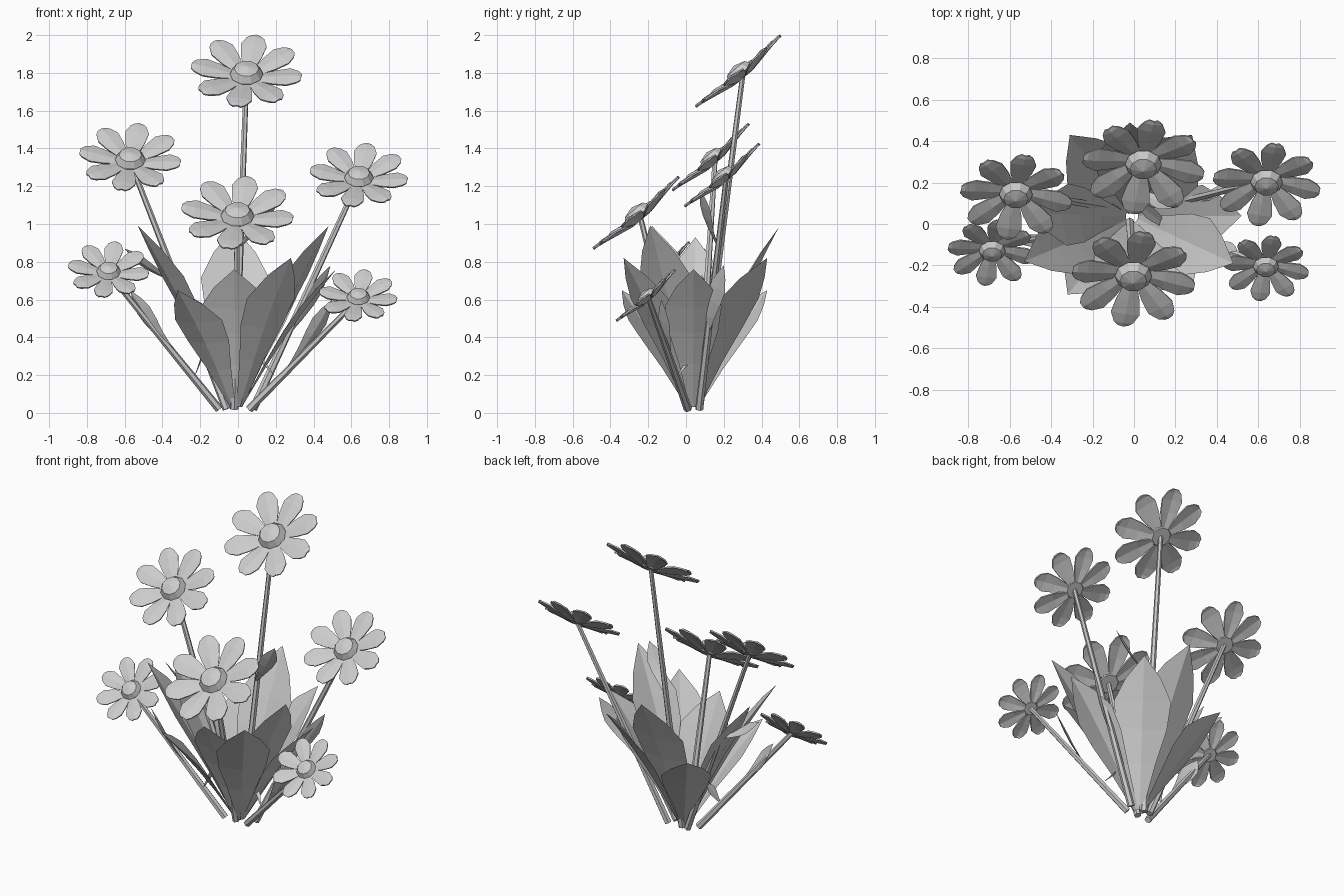
import bpy, bmesh, math
from mathutils import Vector, Matrix

cube = bpy.data.objects.get("Cube")
if cube:
    bpy.data.objects.remove(cube)

grey = bpy.data.materials.new("plain grey")
grey.use_nodes = True
grey.diffuse_color = (0.6, 0.6, 0.6, 1)
grey.node_tree.nodes["Principled BSDF"].inputs["Base Color"].default_value = (0.6, 0.6, 0.6, 1)


def finish(bm, name):
    mesh = bpy.data.meshes.new(name)
    bm.to_mesh(mesh)
    bm.free()
    mesh.materials.append(grey)
    obj = bpy.data.objects.new(name, mesh)
    bpy.context.collection.objects.link(obj)
    return obj


def strip(bm, rows):
    """Skin rows of left, middle and right points into a folded sheet."""
    rows = [[bm.verts.new(p) for p in row] for row in rows]
    for a, b in zip(rows, rows[1:]):
        for i in range(2):
            bm.faces.new((a[i], a[i + 1], b[i + 1], b[i]))
    return rows


# Flower head: a shallow cup of eight ridged petals round a faceted dome
# Petal rows: distance, half width, height
PETAL = [(0.2, 0.09, -0.13), (0.5, 0.19, -0.07), (0.76, 0.235, -0.02),
         (0.93, 0.16, 0.0), (1.0, 0.08, 0.0)]
RIDGE = 0.025


def flower(name, centre, radius, tilt):
    place = (Matrix.Translation(centre) @ Matrix.Rotation(math.radians(tilt), 4, 'X')
             @ Matrix.Scale(radius, 4))
    bm = bmesh.new()
    for k in range(8):
        turn = Matrix.Rotation(math.radians(80 + 45 * k), 4, 'Z')
        strip(bm, [[place @ turn @ Vector((r, s * w, h + RIDGE * (s == 0)))
                    for s in (1, 0, -1)] for r, w, h in PETAL])
    for f in bm.faces:
        f.normal_update()
        if f.normal.dot(place.to_3x3() @ Vector((0, 0, 1))) < 0:
            f.normal_flip()
    petals = finish(bm, name + "_petals")
    solid = petals.modifiers.new("thickness", 'SOLIDIFY')
    solid.thickness = 0.009

    bm = bmesh.new()
    rings = []
    for r, h in [(0.2, -0.16), (0.3, -0.07), (0.22, 0.06)]:
        rings.append([bm.verts.new(place @ Vector((r * math.cos(a), r * math.sin(a), h)))
                      for a in (math.tau * i / 10 for i in range(10))])
    for a, b in zip(rings, rings[1:]):
        for i in range(10):
            j = (i + 1) % 10
            bm.faces.new((a[i], a[j], b[j], b[i]))
    top = bm.verts.new(place @ Vector((0, 0, 0.12)))
    for i in range(10):
        bm.faces.new((rings[-1][i], rings[-1][(i + 1) % 10], top))
    bm.faces.new(rings[0][::-1])
    finish(bm, name + "_middle")
    return place @ Vector((0, 0, -0.13))


# Stem: tapered six-sided rod
def stem(name, start, end):
    start, end = Vector(start), Vector(end)
    axis = end - start
    bm = bmesh.new()
    bmesh.ops.create_cone(bm, cap_ends=True, segments=6, radius1=0.022, radius2=0.014,
                          depth=axis.length,
                          matrix=Matrix.Translation((start + end) / 2)
                          @ axis.to_track_quat('Z', 'Y').to_matrix().to_4x4())
    finish(bm, name)


# Leaf: pointed blade folded along its rib, curling slightly outward
BLADE = [(0.0, 0.12), (0.3, 0.52), (0.52, 0.88), (0.7, 1.0), (0.85, 0.62)]


def leaf(name, base, tip, half_width, outward=None, fold=0.2, bow=-0.02):
    base, tip = Vector(base), Vector(tip)
    along = tip - base
    out = Vector(outward or (tip.x - base.x, tip.y - base.y, 0))
    out = (out - along * out.dot(along) / along.length_squared).normalized()
    side = along.normalized().cross(out)
    bm = bmesh.new()
    rows = []
    for t, w in BLADE:
        mid = base + along * t + out * bow * math.sin(math.pi * t)
        reach = half_width * w
        rows.append([mid + side * s * reach - out * abs(s) * reach * fold
                     for s in (-1, 0, 1)])
    last = strip(bm, rows)[-1]
    point = bm.verts.new(tip)
    for i in range(2):
        bm.faces.new((last[i], last[i + 1], point))
    finish(bm, name)


FLOWERS = {
    "back_tall": ((0.045, 0.275, 1.81), 0.295, 40, (-0.02, 0.07, 0.02)),
    "right_tall": ((-0.57, 0.13, 1.355), 0.27, 41, (-0.06, 0.07, 0.02)),
    "left_tall": ((0.64, 0.19, 1.26), 0.26, 40, (0.08, 0.07, 0.02)),
    "front_middle": ((-0.003, -0.265, 1.06), 0.298, 40, (-0.02, 0.01, 0.02)),
    "right_low": ((-0.685, -0.14, 0.76), 0.215, 43, (-0.1, 0.01, 0.02)),
    "left_low": ((0.637, -0.215, 0.623), 0.207, 41, (0.06, 0.01, 0.02)),
}
for name, (centre, radius, tilt, foot) in FLOWERS.items():
    stem(name + "_stem", foot, flower(name + "_flower", centre, radius, tilt))

# Clump of broad leaves
CLUMP = {
    "front": ((-0.02, -0.32, 0.76), 0.18),
    "front_right": ((-0.32, -0.34, 0.65), 0.16),
    "front_left": ((0.28, -0.33, 0.82), 0.16),
    "outer_right": ((-0.53, -0.18, 0.99), 0.15),
    "outer_left": ((0.48, -0.19, 0.99), 0.15),
    "side_left": ((0.52, 0.04, 0.76), 0.15),
    "side_right": ((-0.5, 0.05, 0.93), 0.15),
    "back_right": ((-0.31, 0.43, 0.65), 0.15),
    "back_left": ((0.28, 0.43, 0.82), 0.17),
    "back": ((-0.02, 0.49, 0.98), 0.18),
}
for name, (tip, width) in CLUMP.items():
    spread = Vector((tip[0], tip[1], 0)).normalized() * 0.03
    leaf(name + "_leaf", Vector((-0.01, 0.035, 0.03)) + spread, tip, width)

# Small leaves growing from the stems
SMALL = {
    "back_tall": (0.48, (0.21, 0.08, 1.18), 0.05),
    "right_tall": (0.5, (-0.6, 0.1, 0.87), 0.04),
    "left_tall": (0.3, (0.49, 0.2, 0.78), 0.05),
    "right_low": (0.4, (-0.57, -0.09, 0.65), 0.05),
    "left_low": (0.35, (0.5, -0.13, 0.6), 0.05),
}
for name, (t, tip, width) in SMALL.items():
    centre, foot = FLOWERS[name][0], FLOWERS[name][3]
    leaf(name + "_stem_leaf", Vector(foot).lerp(Vector(centre), t), tip, width,
         (0, -0.6, -1), bow=0.02)
leaf("left_low_spur_leaf", (0.19, -0.04, 0.2), (0.02, 0.1, 0.39), 0.03, (0, 0, -1), bow=0)
leaf("right_low_spur_leaf", (-0.23, -0.03, 0.19), (-0.17, 0.03, 0.33), 0.03, (1, 0, 0), bow=0)
